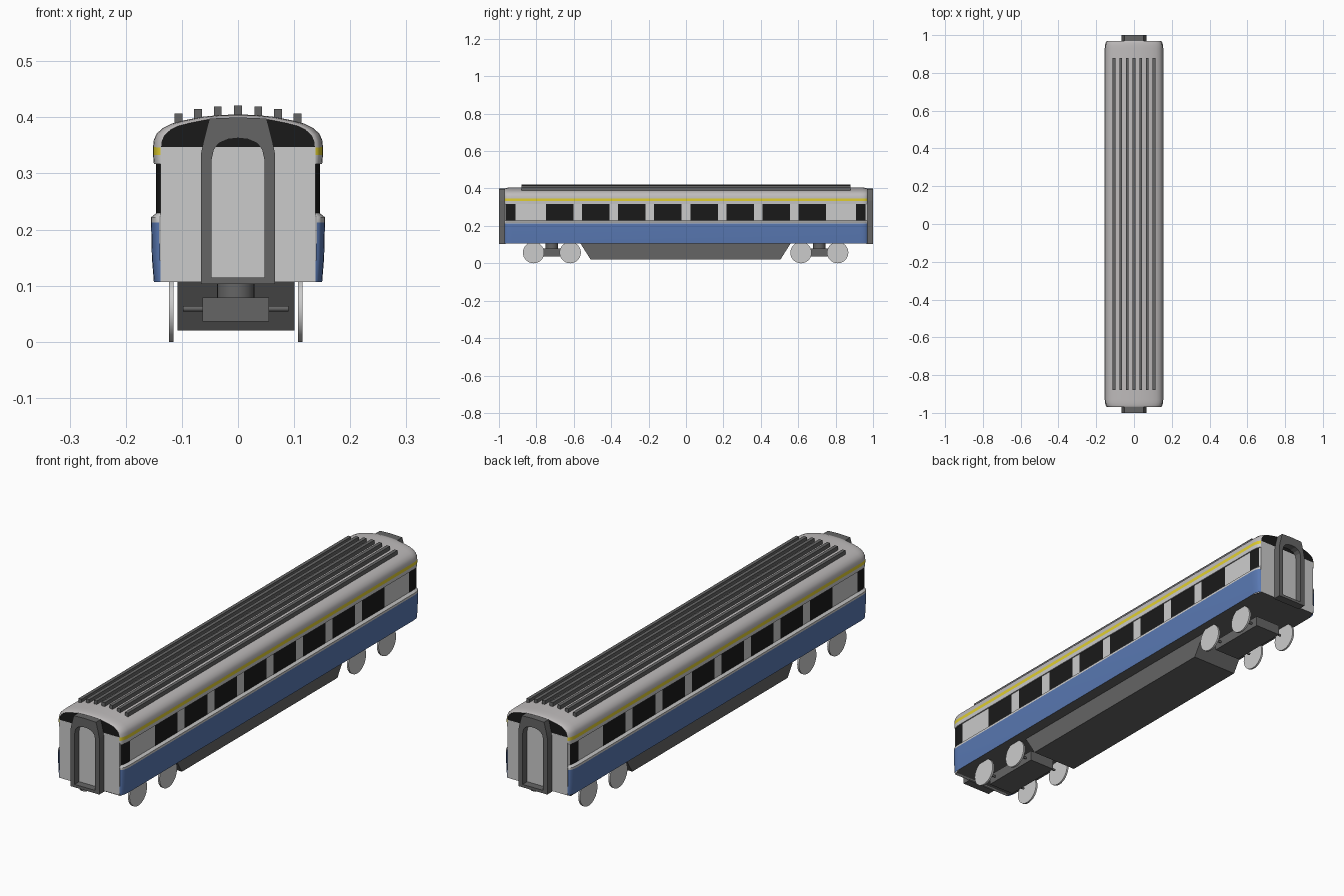
import bpy, bmesh
from math import pi, sqrt, radians

if "Cube" in bpy.data.objects:
    bpy.data.objects.remove(bpy.data.objects["Cube"])

def material(name, r, g, b):
    m = bpy.data.materials.new(name)
    m.diffuse_color = (r, g, b, 1)
    m.use_nodes = True
    m.node_tree.nodes["Principled BSDF"].inputs["Base Color"].default_value = m.diffuse_color
    return m

BLUE = material("blue", 0.10, 0.19, 0.45)
YELLOW = material("yellow", 0.75, 0.62, 0.03)
BLACK = material("black_glass", 0.01, 0.01, 0.01)
LIGHT = material("light_grey", 0.68, 0.68, 0.68)
ROOF = material("roof_grey", 0.52, 0.50, 0.50)
DARK = material("dark_grey", 0.13, 0.13, 0.13)

def make(name, verts, faces, mat=None, mirror="", fix=False, smooth=False):
    me = bpy.data.meshes.new(name)
    me.from_pydata(verts, [], faces)
    if fix:
        bm = bmesh.new()
        bm.from_mesh(me)
        bmesh.ops.recalc_face_normals(bm, faces=bm.faces)
        bm.to_mesh(me)
        bm.free()
    if smooth:
        me.shade_smooth()
        me.set_sharp_from_angle(angle=radians(35))
    ob = bpy.data.objects.new(name, me)
    bpy.context.collection.objects.link(ob)
    if mat:
        me.materials.append(mat)
    if mirror:
        mod = ob.modifiers.new("mirror", "MIRROR")
        mod.use_axis = [a in mirror for a in "XYZ"]
        mod.merge_threshold = 0.0002
    return ob

# Body narrows in a rounded corner towards each end
END, START = 0.97, 0.93
CORNERS = [0.93, 0.945, 0.956, 0.964, 0.968, 0.97]

def taper(y):
    t = max(0, (abs(y) - START) / (END - START))
    return 1 - sqrt(max(0, 1 - t * t))

def loft(name, profile, y0, y1, mat, offset=0):
    ys = sorted({y0, y1} | {s * c for c in CORNERS for s in (-1, 1) if y0 < s * c < y1})
    n = len(profile)
    verts = [((x + offset) * (1 - 0.095 * taper(y)), y, z - 0.09 * max(0, z - 0.34) * taper(y))
             for y in ys for x, z in profile]
    faces = [(i * n + j, (i + 1) * n + j, (i + 1) * n + j + 1, i * n + j + 1)
             for i in range(len(ys) - 1) for j in range(n - 1)]
    return make(name, verts, faces, mat, "X", smooth=True)

def prism(name, poly, lo, hi, axis, mat):
    # Extrude a 2D outline along x or y
    n = len(poly)
    put = (lambda p, d: (d, *p)) if axis == "x" else (lambda p, d: (p[0], d, p[1]))
    verts = [put(p, d) for d in (lo, hi) for p in poly]
    faces = [tuple(range(n)), tuple(range(n, 2 * n))]
    faces += [(i, (i + 1) % n, n + (i + 1) % n, n + i) for i in range(n)]
    return make(name, verts, faces, mat, fix=True)

def box(name, x0, x1, y0, y1, z0, z1, mat):
    return prism(name, [(x0, z0), (x1, z0), (x1, z1), (x0, z1)], y0, y1, "y", mat)

def cylinder(name, loc, r, depth, axis, mat=None, sides=32):
    rot = (0, pi / 2, 0) if axis == "x" else (0, 0, 0)
    bpy.ops.mesh.primitive_cylinder_add(vertices=sides, radius=r, depth=depth, location=loc, rotation=rot)
    ob = bpy.context.object
    ob.name = name
    if mat:
        ob.data.materials.append(mat)
    bpy.ops.object.shade_smooth_by_angle(angle=radians(35))

# Side walls and roof, in colour bands from the bottom up
band = [(0.145, 0.230), (0.145, 0.317)]
roof = [(0.1515, 0.347), (0.150, 0.360), (0.145, 0.371), (0.134, 0.381), (0.118, 0.389),
        (0.095, 0.395), (0.065, 0.401), (0.03, 0.4045), (0, 0.405)]
loft("lower_side", [(0.150, 0.107), (0.1535, 0.15), (0.155, 0.213)], -END, END, BLUE)
loft("side_ledge", [(0.155, 0.213), (0.155, 0.222), (0.145, 0.230)], -END, END, LIGHT)
loft("window_band", band, -END, END, LIGHT)
loft("eave", [(0.145, 0.317), (0.150, 0.317), (0.1515, 0.333)], -END, END, LIGHT)
loft("yellow_stripe", [(0.1515, 0.333), (0.1515, 0.347)], -END, END, YELLOW)
loft("roof", roof, -END, END, ROOF)

# Side windows, with small wraparound ones at the corners
for i in range(8):
    c = (i - 3.5) * 0.193
    loft(f"side_window_{i + 1}", band, c - 0.0735, c + 0.0735, BLACK, 0.0008)
loft("front_corner_window", band, -0.969, -0.912, BLACK, 0.0008)
loft("rear_corner_window", band, 0.910, 0.960, BLACK, 0.0008)

# Floor
make("floor", [(0, -END, 0.107), (0, END, 0.107), (0.136, END, 0.107), (0.150, START, 0.107),
               (0.150, -START, 0.107), (0.136, -END, 0.107)], [(0, 1, 2, 3, 4, 5)], DARK, "X")

# End walls with dark upper panel
for side, s in (("front", -1), ("rear", 1)):
    y0, y1 = sorted((s * 0.955, s * 0.97))
    box(f"{side}_end_wall", -0.138, 0.138, y0, y1, 0.107, 0.347, LIGHT)
    arch = [(x * 0.905, z - 0.09 * (z - 0.34)) for x, z in roof]
    arch += [(-x, z) for x, z in arch[-2::-1]]
    arch = [(p[0], p[1]) for p in arch]
    order = arch if s < 0 else arch[::-1]
    make(f"{side}_end_glass", [(x, s * 0.9695, z) for x, z in order], [tuple(range(len(order)))], BLACK)

# Gangway frames with arched opening
outer = [(0, 0.103), (0.066, 0.103), (0.066, 0.335), (0.062, 0.355), (0.055, 0.383), (0.051, 0.398), (0, 0.400)]
inner = [(0, 0.115), (0.047, 0.115), (0.047, 0.325), (0.043, 0.343), (0.034, 0.354), (0.018, 0.361), (0, 0.363)]
for side, s in (("front", -1), ("rear", 1)):
    n = len(outer)
    verts = [(x, s * y, z) for y in (1.0, 0.965) for loop in (outer, inner) for x, z in loop]
    faces = []
    for i in range(n - 1):
        for a, b in ((0, n), (n, 3 * n), (3 * n, 2 * n), (2 * n, 0)):
            faces.append((a + i, a + i + 1, b + i + 1, b + i))
    if s > 0:
        faces = [f[::-1] for f in faces]
    make(f"{side}_gangway", verts, faces, DARK, "X")

# Roof ribs
for i, (x, top) in enumerate([(-0.106, 0.407), (-0.071, 0.415), (-0.036, 0.419), (0, 0.421),
                              (0.036, 0.419), (0.071, 0.415), (0.106, 0.407)]):
    box(f"roof_rib_{i + 1}", x - 0.007, x + 0.007, -0.88, 0.88, top - 0.022, top, DARK)

# Underfloor equipment skirt
prism("underfloor_box", [(-0.565, 0.107), (-0.51, 0.02), (0.505, 0.02), (0.56, 0.107)],
      -0.108, 0.101, "x", DARK)

# Bogies: frame, pivot, axles and wheels
CX = -0.004
for side, c in (("front", -0.717), ("rear", 0.713)):
    box(f"{side}_bogie_frame", CX - 0.059, CX + 0.059, c - 0.13, c + 0.13, 0.036, 0.079, DARK)
    cylinder(f"{side}_bogie_pivot", (CX, c, 0.094), 0.033, 0.032, "z", DARK)
    for k in (-1, 1):
        y = c + k * 0.098
        cylinder(f"{side}_axle", (CX, y, 0.059), 0.005, 0.188, "x", DARK, 16)
        for w in (-1, 1):
            cylinder(f"{side}_wheel", (CX + w * 0.115, y, 0.057), 0.057, 0.008, "x")
